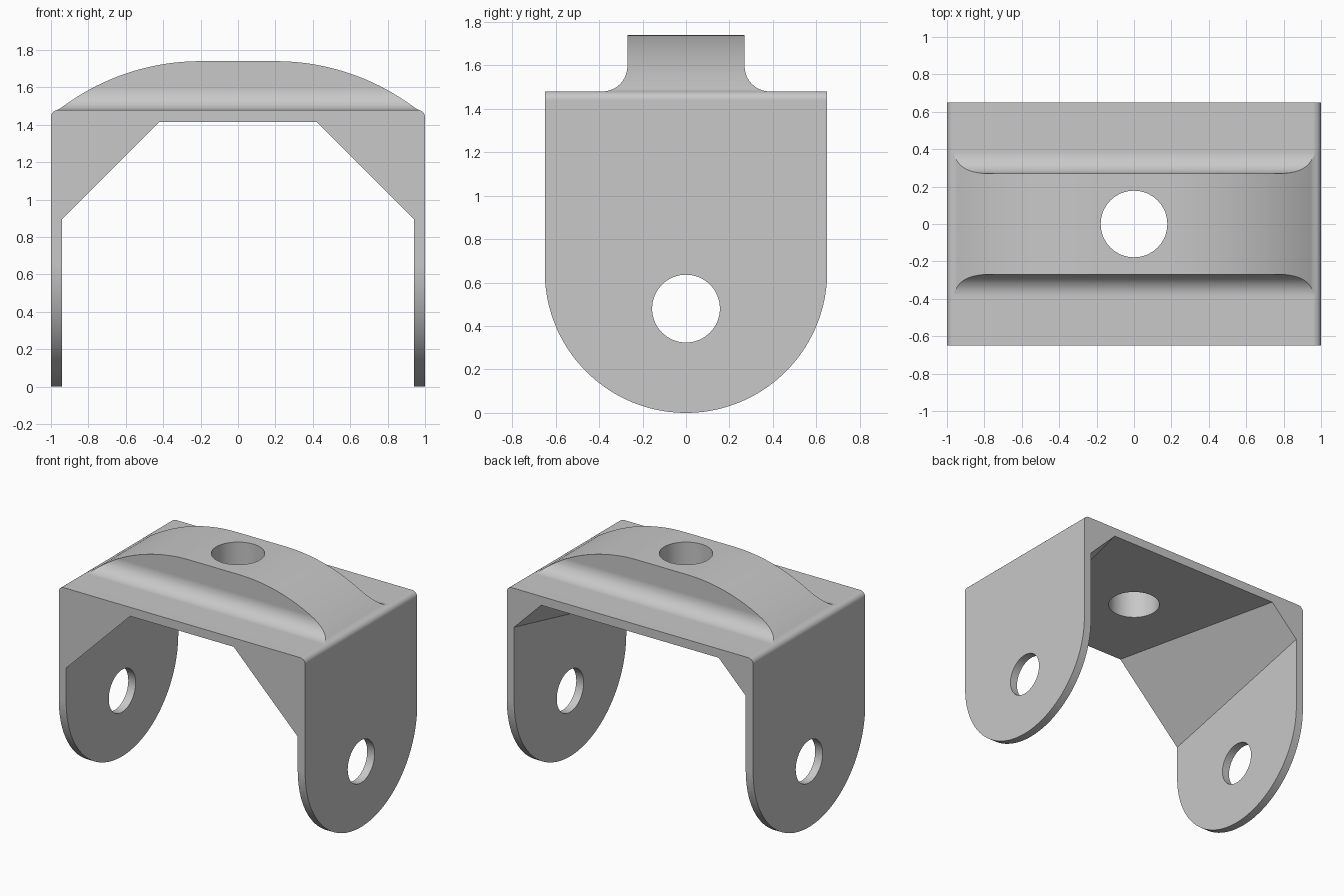
import bpy, bmesh
from math import sin, cos, pi, sqrt

cube = bpy.data.objects.get("Cube")
if cube:
    bpy.data.objects.remove(cube, do_unlink=True)

TOP, SHOULDER, HALF_DEPTH, WALL = 1.74, 1.48, 0.65, 0.94


def arc(cx, cy, r, start, end, steps):
    """Points along an arc, angles in degrees."""
    angles = [(start + (end - start) * i / steps) * pi / 180 for i in range(steps + 1)]
    return [(cx + r * cos(a), cy + r * sin(a)) for a in angles]


def mirrored(half):
    """Complete a right-hand outline with its reflection."""
    return half + [(-a, b) for a, b in reversed(half) if abs(a) > 1e-5]


def loft(name, loop_a, loop_b):
    """Closed solid between two matching loops of 3D points."""
    bm = bmesh.new()
    a = [bm.verts.new(p) for p in loop_a]
    b = [bm.verts.new(p) for p in loop_b]
    bm.faces.new(a)
    bm.faces.new(b)
    n = len(a)
    for i in range(n):
        j = (i + 1) % n
        bm.faces.new((a[i], a[j], b[j], b[i]))
    bmesh.ops.recalc_face_normals(bm, faces=bm.faces)
    mesh = bpy.data.meshes.new(name)
    bm.to_mesh(mesh)
    bm.free()
    obj = bpy.data.objects.new(name, mesh)
    bpy.context.collection.objects.link(obj)
    return obj


def along_y(name, outline, depth):
    return loft(name, [(x, -depth, z) for x, z in outline], [(x, depth, z) for x, z in outline])


def along_x(name, outline, width):
    return loft(name, [(-width, y, z) for y, z in outline], [(width, y, z) for y, z in outline])


def combine(target, tool, operation):
    """Apply a boolean and discard the tool."""
    bpy.context.view_layer.objects.active = target
    mod = target.modifiers.new(operation, 'BOOLEAN')
    mod.operation, mod.object, mod.solver = operation, tool, 'EXACT'
    bpy.ops.object.modifier_apply(modifier=mod.name)
    bpy.data.objects.remove(tool, do_unlink=True)


# Front outline: straight legs, rounded corners and a domed crest
crest_r = 1.24
crest = [0.95 - 0.75 * i / 32 for i in range(33)]
front = [(1, -0.1)] + arc(0.96, SHOULDER - 0.04, 0.04, 0, 80, 8)
front += [(x, TOP - crest_r + sqrt(crest_r ** 2 - (x - 0.2) ** 2)) for x in crest]
bracket = along_y("bracket", mirrored(front), 1)

# Side outline: round leg ends, flat shoulders and a filleted central rib
side = arc(0, HALF_DEPTH, HALF_DEPTH, -90, 0, 40)
side += [(HALF_DEPTH, SHOULDER)]
side += arc(0.385, SHOULDER + 0.115, 0.115, 270, 180, 16) + [(0.27, 1.9)]
combine(bracket, along_x("side_shape", mirrored(side), 1.2), 'INTERSECT')


# Inner opening, with corner gussets that shrink towards the back
def opening(y):
    s = 0.37 - 0.2308 * y
    ceiling = 1.415
    half = [(WALL, -0.2), (WALL, ceiling - s), (WALL - s, ceiling)]
    return [(x, y, z) for x, z in mirrored(half)]


combine(bracket, loft("opening", opening(-1), opening(1)), 'DIFFERENCE')

# Pivot holes through both legs and a bolt hole through the crest
combine(bracket, along_x("pivot_hole", arc(0, 0.48, 0.156, 0, 354.375, 63), 1.3), 'DIFFERENCE')
bolt = arc(0, 0, 0.178, 0, 354.375, 63)
combine(bracket, loft("bolt_hole", [(x, y, 1.2) for x, y in bolt],
                      [(x, y, 2) for x, y in bolt]), 'DIFFERENCE')

# Plain grey finish
grey = bpy.data.materials.new("grey_metal")
grey.use_nodes = True
colour = (0.58, 0.58, 0.58, 1)
grey.diffuse_color = colour
grey.node_tree.nodes["Principled BSDF"].inputs["Base Color"].default_value = colour
bracket.data.materials.clear()
bracket.data.materials.append(grey)
for face in bracket.data.polygons:
    face.material_index = 0

# Smooth curves, crisp edges
bpy.ops.object.select_all(action='DESELECT')
bracket.select_set(True)
bpy.context.view_layer.objects.active = bracket
bpy.ops.object.shade_smooth_by_angle(angle=pi / 9)
weighted = bracket.modifiers.new("weighted_normals", 'WEIGHTED_NORMAL')
weighted.keep_sharp = True
